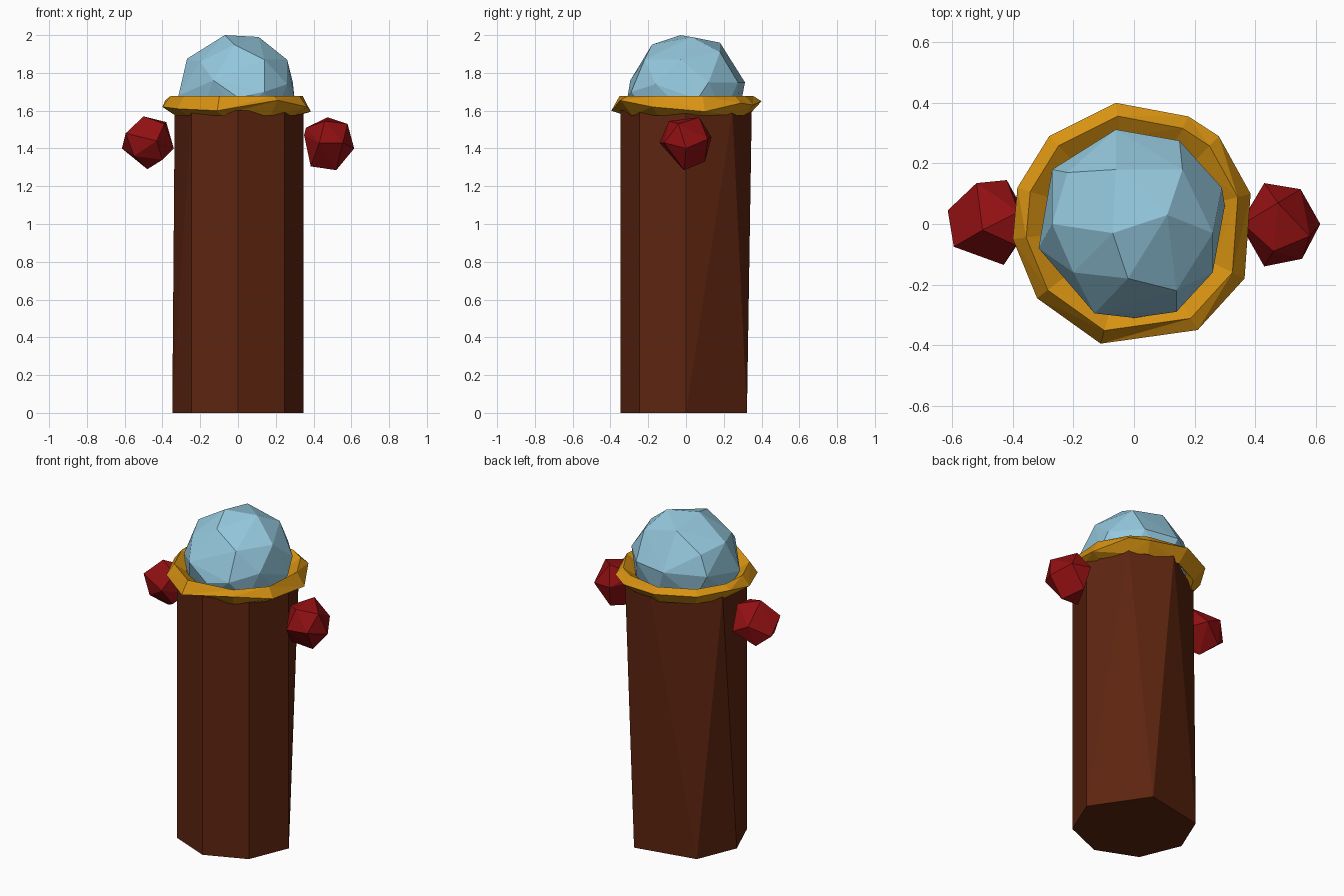
import bpy, bmesh, math


def material(name, rgb):
    m = bpy.data.materials.new(name)
    m.diffuse_color = (*rgb, 1)
    return m


BROWN = material("dark_wood", (0.11, 0.018, 0.005))
GOLD = material("gold", (0.68, 0.29, 0.006))
BLUE = material("pale_blue", (0.30, 0.58, 0.73))
RED = material("deep_red", (0.28, 0.005, 0.006))


def finish(bm, name, mat):
    bmesh.ops.recalc_face_normals(bm, faces=bm.faces)
    me = bpy.data.meshes.new(name)
    bm.to_mesh(me)
    bm.free()
    me.materials.append(mat)
    ob = bpy.data.objects.new(name, me)
    bpy.context.collection.objects.link(ob)
    return ob


def hull(name, pts, mat):
    """Faceted solid wrapped around a few corner points."""
    bm = bmesh.new()
    for p in pts:
        bm.verts.new(p)
    bmesh.ops.convex_hull(bm, input=bm.verts)
    bmesh.ops.delete(bm, geom=[v for v in bm.verts if not v.link_faces], context='VERTS')
    return finish(bm, name, mat)


def polar(r, deg, z):
    a = math.radians(deg)
    return (r * math.cos(a), r * math.sin(a), z)


# Post: octagon with one merged corner at each end
bottom = [polar(0.348, d, 0) for d in (0, 68, 135, 180, 225, 270, 315)]
top = [polar(0.348, d, 1.6) for d in (0, 45, 90, 225, 270, 315)] + [(-0.335, 0.12, 1.6)]
hull("post", bottom + top, BROWN)

# Collar: uneven low-poly ring, lofted from its outer corners
outer = [(-0.06, 0.40, 1.65), (0.18, 0.355, 1.63), (0.28, 0.29, 1.64),
         (0.385, 0.10, 1.595), (0.365, -0.18, 1.62), (0.21, -0.35, 1.655),
         (-0.11, -0.395, 1.60), (-0.32, -0.245, 1.61), (-0.40, -0.05, 1.62),
         (-0.385, 0.12, 1.655), (-0.28, 0.29, 1.65)]
bm = bmesh.new()
rows = []
for x, y, z in outer:
    r, a = math.hypot(x, y), math.degrees(math.atan2(y, x))
    rows.append([bm.verts.new(p) for p in (
        (x, y, z), polar(r * 0.89, a, 1.678), polar(0.29, a, 1.63), polar(0.335, a, 1.575))])
for i, row in enumerate(rows):
    nxt = rows[(i + 1) % len(rows)]
    for j in range(4):
        k = (j + 1) % 4
        bm.faces.new((row[j], row[k], nxt[k], nxt[j]))
bmesh.ops.triangulate(bm, faces=bm.faces)
finish(bm, "collar", GOLD)

# Dome: faceted ball seated in the collar
dome = [(-0.07, -0.03, 2.0), (0.11, 0.03, 1.99), (-0.02, -0.18, 1.95), (-0.06, 0.18, 1.96),
        (0.16, 0.18, 1.91), (0.26, -0.03, 1.87), (-0.27, 0.0, 1.875), (-0.20, -0.16, 1.86),
        (0.14, -0.22, 1.87), (-0.22, 0.17, 1.85), (0.29, 0.12, 1.75), (0.15, 0.275, 1.75),
        (-0.06, 0.312, 1.75), (-0.27, 0.18, 1.73), (-0.315, -0.08, 1.68), (-0.13, -0.295, 1.76),
        (0.0, -0.31, 1.67), (0.14, -0.29, 1.70), (0.26, -0.16, 1.74), (0.30, 0.06, 1.66)]
hull("dome", dome + [polar(0.28, d, 1.58) for d in range(0, 360, 45)], BLUE)

# Side knobs: faceted red balls touching the post
hull("left_knob", [
    (-0.50, -0.02, 1.57), (-0.38, 0.04, 1.54), (-0.52, 0.135, 1.47), (-0.42, 0.145, 1.42),
    (-0.615, 0.045, 1.40), (-0.595, -0.075, 1.48), (-0.43, -0.135, 1.44), (-0.34, 0, 1.40),
    (-0.48, 0, 1.29), (-0.55, -0.08, 1.36), (-0.40, -0.07, 1.34), (-0.54, 0.09, 1.34),
    (-0.39, -0.07, 1.53)], RED)
hull("right_knob", [
    (0.475, 0.07, 1.565), (0.46, -0.09, 1.545), (0.58, -0.04, 1.53), (0.36, 0.0, 1.51),
    (0.43, 0.135, 1.46), (0.55, 0.115, 1.45), (0.615, 0, 1.40), (0.555, -0.115, 1.43),
    (0.43, -0.14, 1.43), (0.52, -0.01, 1.285), (0.385, -0.03, 1.305), (0.45, 0.10, 1.33),
    (0.35, 0.0, 1.47)], RED)
